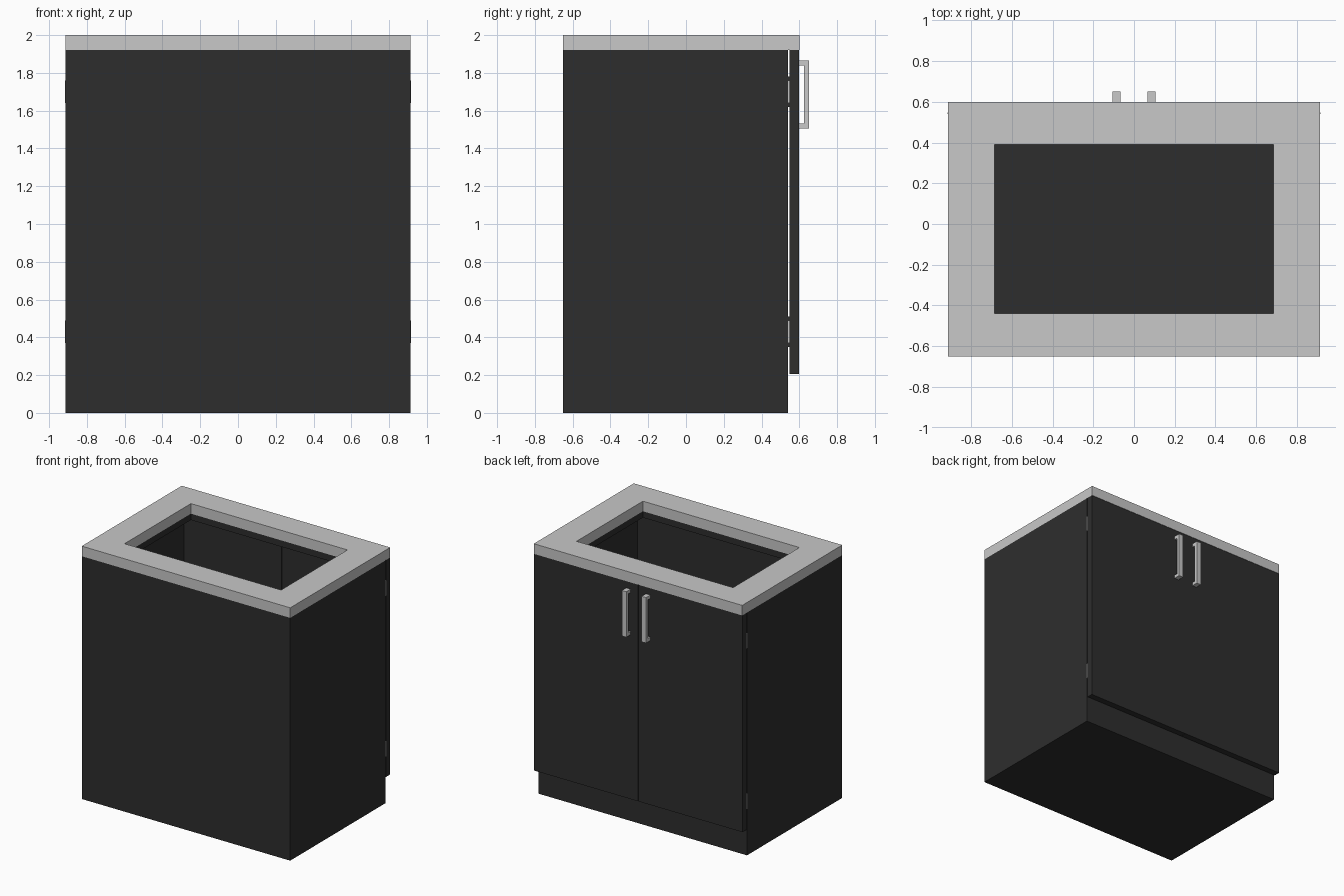
import bpy, bmesh

if "Cube" in bpy.data.objects:
    bpy.data.objects.remove(bpy.data.objects["Cube"])

def material(name, v):
    m = bpy.data.materials.new(name)
    m.diffuse_color = (v, v, v, 1)
    m.use_nodes = True
    m.node_tree.nodes["Principled BSDF"].inputs["Base Color"].default_value = m.diffuse_color
    return m

dark = material("dark_charcoal", 0.027)
light = material("light_grey", 0.58)

def finish(name, bm, mat):
    me = bpy.data.meshes.new(name)
    bm.to_mesh(me)
    bm.free()
    ob = bpy.data.objects.new(name, me)
    bpy.context.collection.objects.link(ob)
    me.materials.append(mat)
    return ob

def box(name, x, y, z, mat):
    bm = bmesh.new()
    bmesh.ops.create_cube(bm, size=1)
    for v in bm.verts:
        v.co = [r[0] if c < 0 else r[1] for c, r in zip(v.co, (x, y, z))]
    return finish(name, bm, mat)

def cut(target, x, y, z):
    cutter = box("cutter", x, y, z, dark)
    cutter.hide_render = True
    mod = target.modifiers.new("cut", 'BOOLEAN')
    mod.operation, mod.solver, mod.object = 'DIFFERENCE', 'EXACT', cutter
    bpy.context.view_layer.objects.active = target
    bpy.ops.object.modifier_apply(modifier=mod.name)
    bpy.data.objects.remove(cutter)

HX, HY = (-0.685, 0.685), (-0.44, 0.39)   # sink cut-out

# Countertop with sink cut-out
top = box("countertop", (-0.912, 0.912), (-0.65, 0.6), (1.92, 2.0), light)
cut(top, HX, HY, (1.8, 2.1))

# Hollow carcass: cavity, sink hole, door opening above the toe kick
body = box("cabinet_body", (-0.912, 0.912), (-0.65, 0.54), (0, 1.92), dark)
cut(body, (-0.85, 0.85), (-0.61, 0.50), (0.04, 1.87))
cut(body, HX, HY, (1.8, 2.1))
cut(body, (-0.85, 0.85), (0.4, 0.7), (0.24, 1.87))

for s, side in ((-1, "left"), (1, "right")):
    def span(a, b):
        return tuple(sorted((s * a, s * b)))

    # Door
    box(side + "_door", span(0.001, 0.912), (0.548, 0.597), (0.205, 1.92), dark)

    # U-shaped pull handle extruded sideways
    prof = [(0.597, 1.505), (0.65, 1.505), (0.65, 1.865), (0.597, 1.865),
            (0.597, 1.838), (0.624, 1.838), (0.624, 1.532), (0.597, 1.532)]
    x0, x1 = span(0.067, 0.106)
    bm = bmesh.new()
    face = bm.faces.new([bm.verts.new((x0, y, z)) for y, z in prof])
    ext = bmesh.ops.extrude_face_region(bm, geom=[face])
    for v in ext["geom"]:
        if isinstance(v, bmesh.types.BMVert):
            v.co.x = x1
    bmesh.ops.recalc_face_normals(bm, faces=bm.faces)
    finish(side + "_handle", bm, light)

    # Hinges: knuckle pin plus leaf in the gap
    for zc, level in ((0.43, "lower"), (1.70, "upper")):
        bm = bmesh.new()
        bmesh.ops.create_cone(bm, cap_ends=True, segments=12, radius1=0.005,
                              radius2=0.005, depth=0.12)
        bmesh.ops.translate(bm, verts=bm.verts, vec=(s * 0.911, 0.544, zc))
        pin = finish(f"{side}_{level}_hinge_pin", bm, light)
        for p in pin.data.polygons:
            p.use_smooth = abs(p.normal.z) < 0.5
        box(f"{side}_{level}_hinge_leaf", span(0.855, 0.906), (0.54, 0.548),
            (zc - 0.08, zc + 0.08), dark)
